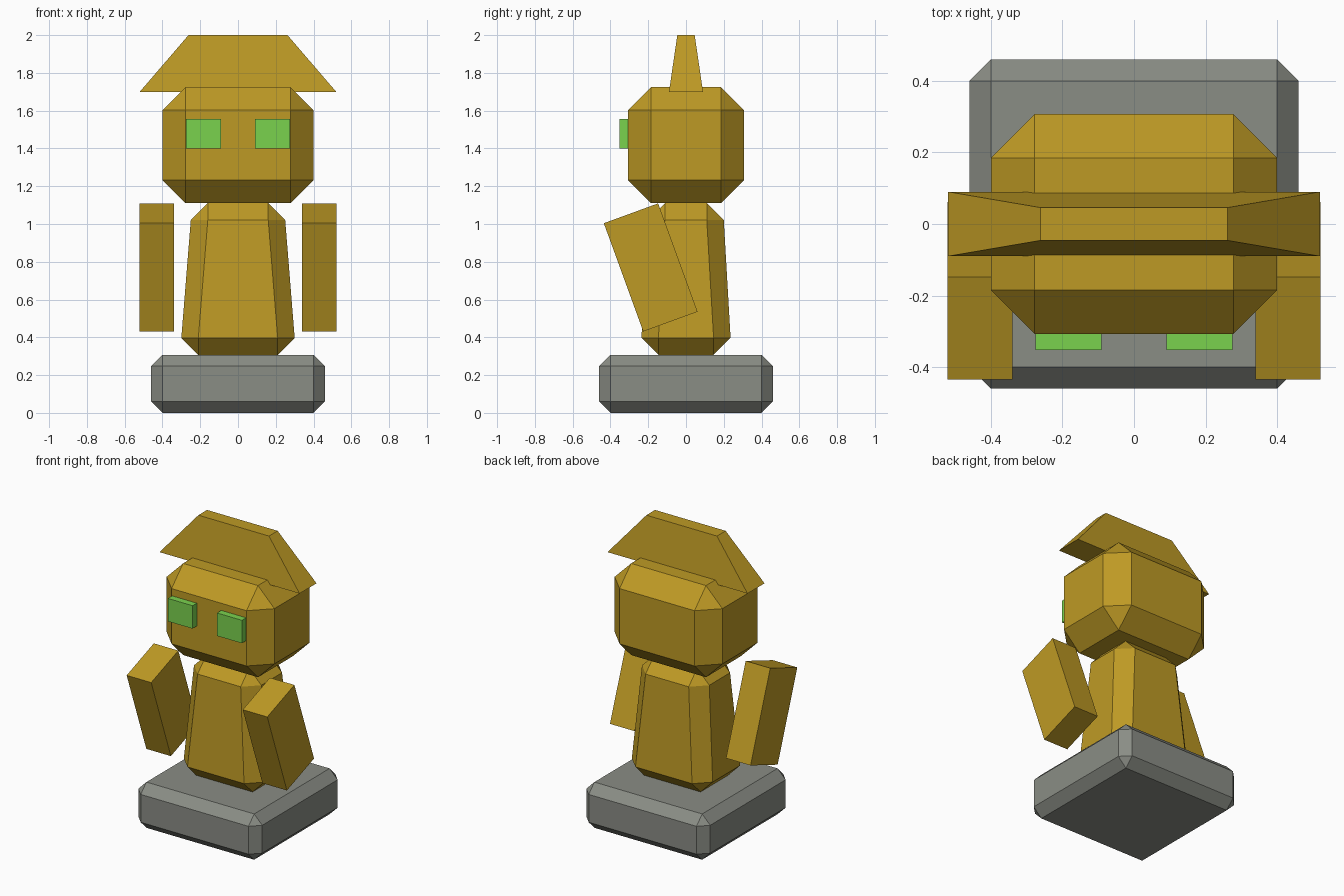
import bpy, bmesh, math
from mathutils import Matrix

if "Cube" in bpy.data.objects:
    bpy.data.objects.remove(bpy.data.objects["Cube"], do_unlink=True)


def material(name, rgb):
    m = bpy.data.materials.new(name)
    m.use_nodes = True
    m.diffuse_color = (*rgb, 1)
    for n in m.node_tree.nodes:
        if n.type == 'BSDF_PRINCIPLED':
            n.inputs["Base Color"].default_value = (*rgb, 1)
    return m


gold = material("gold", (0.515, 0.323, 0.018))
gray = material("stone gray", (0.254, 0.266, 0.235))
green = material("bright green", (0.195, 0.644, 0.076))


def finish(name, bm, mat):
    bmesh.ops.recalc_face_normals(bm, faces=bm.faces)
    me = bpy.data.meshes.new(name)
    bm.to_mesh(me)
    bm.free()
    me.materials.append(mat)
    ob = bpy.data.objects.new(name, me)
    bpy.context.collection.objects.link(ob)
    return ob


def hull(name, points, mat):
    """Convex solid around the points, with coplanar triangles merged."""
    bm = bmesh.new()
    for p in points:
        bm.verts.new(p)
    bmesh.ops.convex_hull(bm, input=bm.verts)
    bmesh.ops.dissolve_limit(bm, angle_limit=math.radians(1),
                             verts=bm.verts, edges=bm.edges)
    return finish(name, bm, mat)


def chamfered(name, low, high, z0, z1, cut, mat):
    """Box with chamfered edges; low and high are half sizes of the two ends."""
    points = []
    for (hx, hy), z, step in ((low, z0, cut), (high, z1, -cut)):
        for sx in (-1, 1):
            for sy in (-1, 1):
                ix, iy = sx * (hx - cut), sy * (hy - cut)
                points += [(ix, iy, z), (sx * hx, iy, z + step),
                           (ix, sy * hy, z + step)]
    return hull(name, points, mat)


def box(name, center, size, mat, tilt=0):
    bm = bmesh.new()
    bmesh.ops.create_cube(bm, size=1, matrix=Matrix.Translation(center)
                          @ Matrix.Rotation(math.radians(tilt), 4, 'X')
                          @ Matrix.Diagonal((*size, 1)))
    return finish(name, bm, mat)


# Base, body and head
chamfered("base", (0.46, 0.46), (0.46, 0.46), 0, 0.307, 0.06, gray)
chamfered("body", (0.3, 0.236), (0.25, 0.2), 0.307, 1.11, 0.09, gold)
chamfered("head", (0.4, 0.307), (0.4, 0.307), 1.11, 1.725, 0.122, gold)

# Crest, flaring downwards past the head
hull("crest", [(sx * hx, sy * hy, z) for hx, hy, z in
               ((0.52, 0.09, 1.7), (0.262, 0.046, 2.0))
               for sx in (-1, 1) for sy in (-1, 1)], gold)

# Paired arms and eyes
for side, s in (("left", 1), ("right", -1)):
    box(side + "_arm", (s * 0.431, -0.187, 0.77), (0.182, 0.306, 0.61), gold, tilt=20)
    box(side + "_eye", (s * 0.183, -0.315, 1.478), (0.184, 0.074, 0.154), green)
